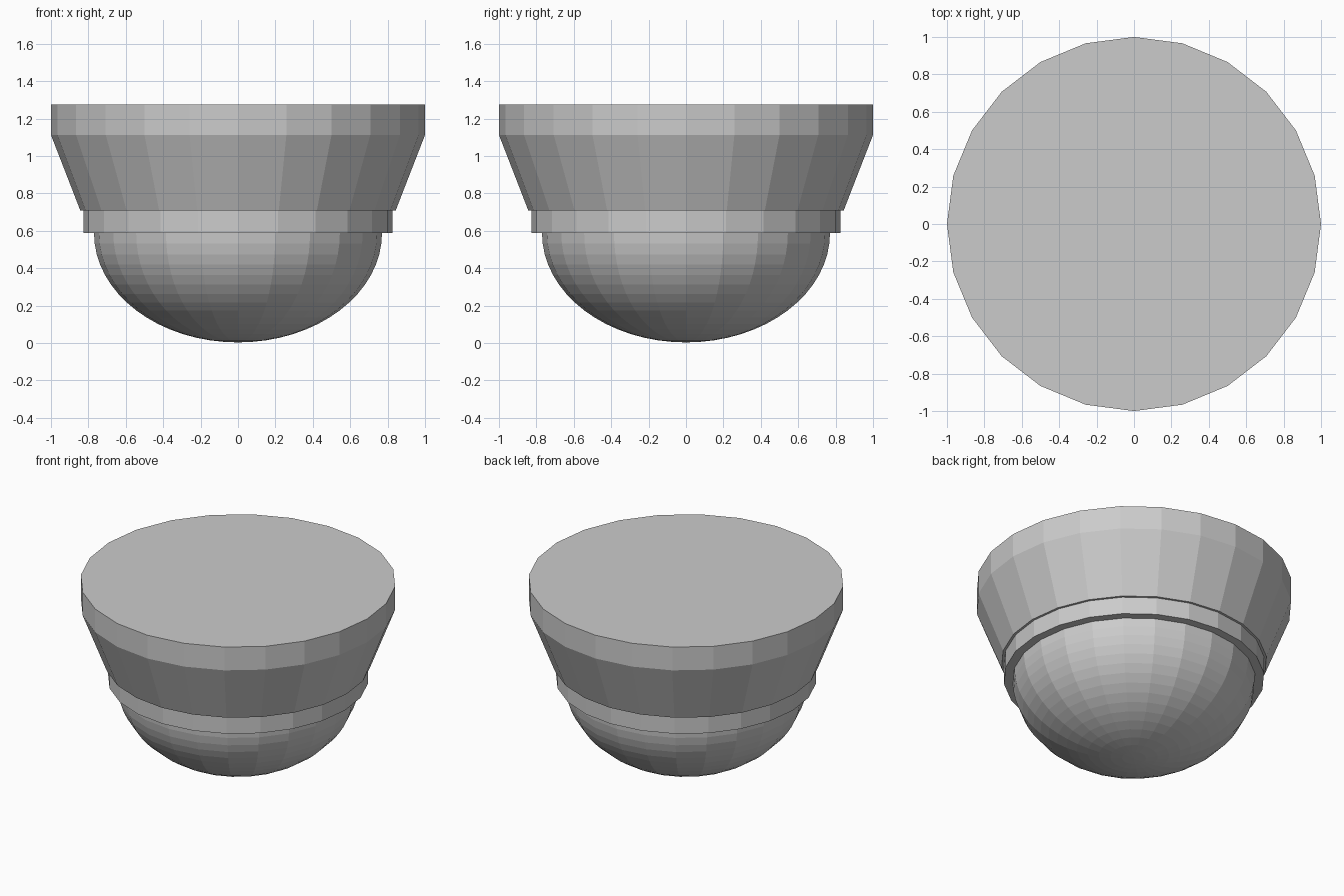
import bpy, bmesh
from math import sin, cos, pi

if "Cube" in bpy.data.objects:
    bpy.data.objects.remove(bpy.data.objects["Cube"])

SIDES = 24


def lathe(name, profile, cap_bottom=True, cap_top=True):
    """Revolve (radius, z) points, bottom to top; radius 0 makes a pole."""
    bm = bmesh.new()
    rings = []
    for r, z in profile:
        count = 1 if r == 0 else SIDES
        rings.append([bm.verts.new((r * cos(2 * pi * i / SIDES),
                                    r * sin(2 * pi * i / SIDES), z))
                      for i in range(count)])
    for low, high in zip(rings, rings[1:]):
        for i in range(SIDES):
            j = (i + 1) % SIDES
            if len(low) == 1:
                bm.faces.new((low[0], high[j], high[i]))
            else:
                bm.faces.new((low[i], low[j], high[j], high[i]))
    if cap_bottom:
        bm.faces.new(rings[0][::-1])
    if cap_top:
        bm.faces.new(rings[-1])
    bmesh.ops.recalc_face_normals(bm, faces=bm.faces[:])
    mesh = bpy.data.meshes.new(name)
    bm.to_mesh(mesh)
    bm.free()
    obj = bpy.data.objects.new(name, mesh)
    bpy.context.collection.objects.link(obj)
    return obj


# Flared housing with straight rim
lathe("housing", [(0.843, 0.708), (1.0, 1.112), (1.0, 1.275)])

# Collar between housing and dome
lathe("collar", [(0.827, 0.588), (0.827, 0.708)])

# Flattened half-sphere dome, with its rim meeting the collar
STEPS = 16
DOME_R, DOME_H = 0.77, 0.588
dome = [(0, 0.003)] + [(DOME_R * sin(pi / 2 * k / STEPS),
                    0.003 + (DOME_H - 0.003) * (1 - cos(pi / 2 * k / STEPS)))
                   for k in range(1, STEPS + 1)]
lathe("dome", dome, cap_bottom=False)
